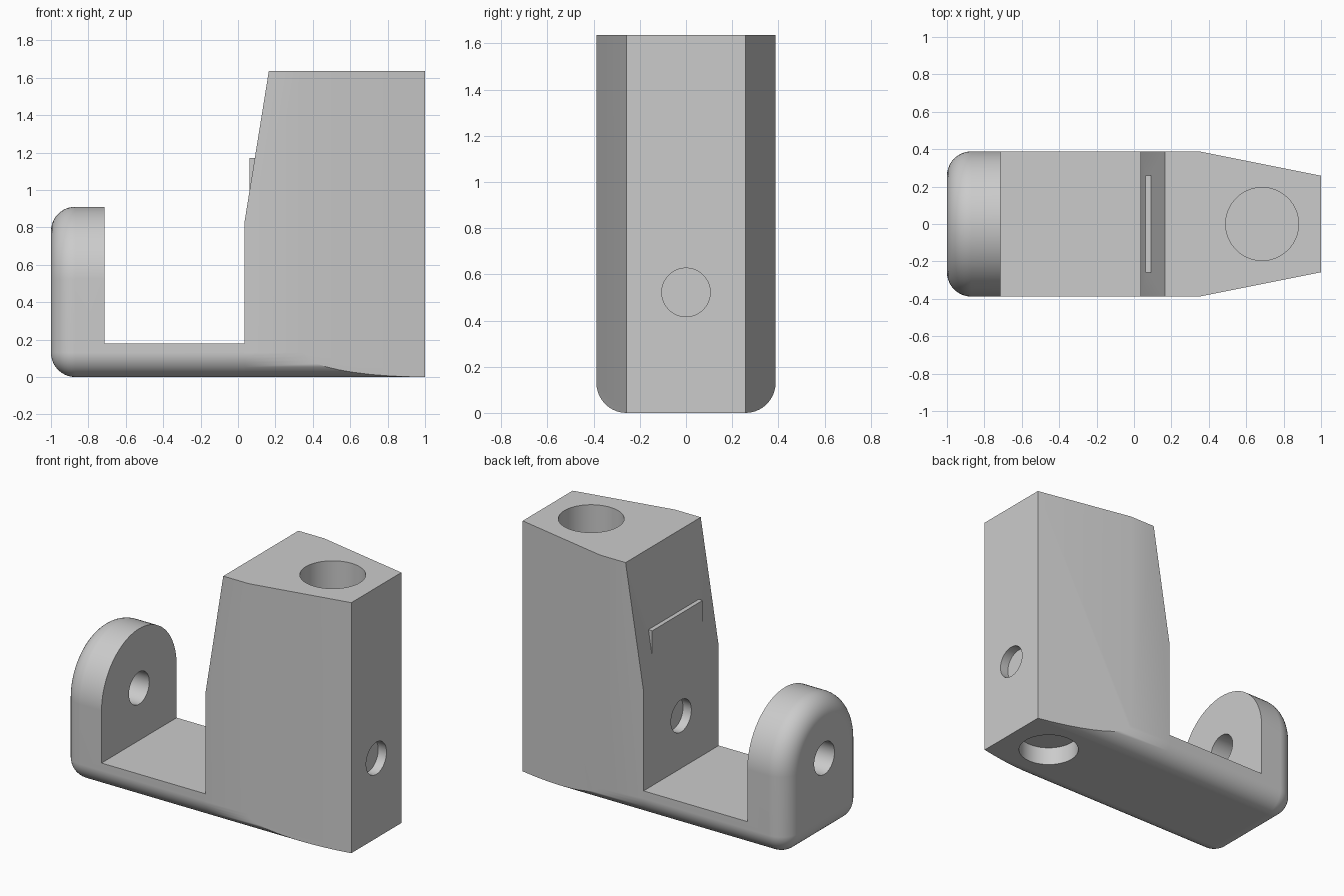
import bpy, bmesh, math
from mathutils import Matrix, Vector

cube = bpy.data.objects.get("Cube")
if cube:
    bpy.data.objects.remove(cube, do_unlink=True)

W, R = 0.388, 0.13          # half width, edge rounding
FLOOR, TOP = 0.18, 1.637    # channel floor, tower top
ARM, TOWER = -0.715, 0.035  # inner faces of arm and tower
HOLE_Z = 0.522

grey = bpy.data.materials.new("plain grey")
grey.use_nodes = True
grey.diffuse_color = (0.6, 0.6, 0.6, 1)
grey.node_tree.nodes["Principled BSDF"].inputs["Base Color"].default_value = (0.6, 0.6, 0.6, 1)


def loft(name, rings):
    """Skin a stack of equal-length closed rings and cap both ends."""
    bm = bmesh.new()
    loops = [[bm.verts.new(p) for p in ring] for ring in rings]
    n = len(loops[0])
    for a, b in zip(loops, loops[1:]):
        for i in range(n):
            j = (i + 1) % n
            bm.faces.new((a[i], a[j], b[j], b[i]))
    bm.faces.new(loops[0])
    bm.faces.new(loops[-1])
    bmesh.ops.remove_doubles(bm, verts=bm.verts, dist=1e-4)
    bmesh.ops.recalc_face_normals(bm, faces=bm.faces)
    mesh = bpy.data.meshes.new(name)
    bm.to_mesh(mesh)
    bm.free()
    mesh.materials.append(grey)
    ob = bpy.data.objects.new(name, mesh)
    bpy.context.collection.objects.link(ob)
    return ob


def box(name, lo, hi):
    (x0, y0, z0), (x1, y1, z1) = lo, hi
    return loft(name, [[(x0, y0, z), (x1, y0, z), (x1, y1, z), (x0, y1, z)] for z in (z0, z1)])


def rod(name, start, end, radius, sides=64):
    start, end = Vector(start), Vector(end)
    turn = (end - start).to_track_quat('Z', 'Y').to_matrix()
    circle = [turn @ Vector((radius * math.cos(t), radius * math.sin(t), 0))
              for t in (2 * math.pi * i / sides for i in range(sides))]
    return loft(name, [[c + p for c in circle] for p in (start, end)])


def boolean(ob, tool, operation):
    tool.hide_render = True
    mod = ob.modifiers.new("cut", 'BOOLEAN')
    mod.object, mod.operation, mod.solver = tool, operation, 'EXACT'
    bpy.context.view_layer.objects.active = ob
    bpy.ops.object.modifier_apply(modifier=mod.name)
    bpy.data.objects.remove(tool, do_unlink=True)


def arc(cy, cz, r, a0, a1, steps):
    angles = (math.radians(a0 + (a1 - a0) * i / steps) for i in range(steps + 1))
    return [(cy + r * math.cos(a), cz + r * math.sin(a)) for a in angles]


def rounded_bottom(d=0):
    return arc(R - W, R, R - d, 180, 270, 10) + arc(W - R, R, R - d, 270, 360, 10)


def arch(x, d):
    outline = rounded_bottom(d) + arc(0, HOLE_Z, W - d, 0, 180, 40)
    return [(x, y, z) for y, z in outline]


# Arm and base bar: arched section with a rounded outer end, carved to a channel
steps = 10
rings = []
for i in range(steps + 1):
    a = math.pi / 2 * i / steps
    rings.append(arch(-1 + R * (1 - math.cos(a)), R * (1 - math.sin(a))))
rings.append(arch(TOWER, 0))
bracket = loft("arm_and_base", rings)
boolean(bracket, box("channel_cutter", (ARM, -1, FLOOR), (1, 1, 2)), 'DIFFERENCE')
boolean(bracket, rod("arm_hole_cutter", (-1.2, 0, HOLE_Z), (-0.5, 0, HOLE_Z), 0.105), 'DIFFERENCE')

# Tower: rounded bottom section, tapered in plan, sloped on its inner face
section = rounded_bottom() + [(W, TOP), (-W, TOP)]
tower = loft("tower", [[(x, y, z) for y, z in section] for x in (TOWER, 1)])
plan = [(-0.2, -0.6), (-0.2, 0.6), (0.35, 0.6), (0.35, W), (1, 0.258), (1.2, 0.218)]
plan = [(-0.2, W + 0.1), (0.35, W + 0.1), (0.35, W), (1.2, 0.218)]
for side in (-1, 1):
    wedge = [(0.35, W), (1.2, 0.218), (1.2, 0.6), (0.35, 0.6)]
    boolean(tower, loft("taper_cutter", [[(x, side * y, z) for x, y in wedge] for z in (-0.2, 2)]),
            'DIFFERENCE')
slope = [(TOWER, 0.83), (0.165, TOP), (0.229, 2.034), (-0.3, 2.034), (-0.3, 0.83)]
boolean(tower, loft("slope_cutter", [[(x, y, z) for x, z in slope] for y in (-1, 1)]), 'DIFFERENCE')

# Small ledge standing out of the sloped face
boolean(tower, box("ledge", (0.062, -0.26, 0.9), (0.2, 0.26, 1.17)), 'UNION')

# Blind holes: top socket, bottom recess, and one on each end face
for start, end, radius in (
        ((0.685, 0, 2), (0.685, 0, 0.8), 0.195),
        ((0.695, 0, -0.2), (0.695, 0, 0.12), 0.185),
        ((1.2, 0, HOLE_Z), (0.94, 0, HOLE_Z), 0.105),
        ((-0.2, 0, HOLE_Z), (0.095, 0, HOLE_Z), 0.105)):
    boolean(tower, rod("hole_cutter", start, end, radius), 'DIFFERENCE')

# Smooth the rounded faces, keep the edges crisp
for ob in (bracket, tower):
    bpy.ops.object.select_all(action='DESELECT')
    ob.select_set(True)
    bpy.context.view_layer.objects.active = ob
    bpy.ops.object.shade_smooth_by_angle(angle=math.radians(30))
    normals = ob.modifiers.new("weighted_normals", 'WEIGHTED_NORMAL')
    normals.keep_sharp = True
